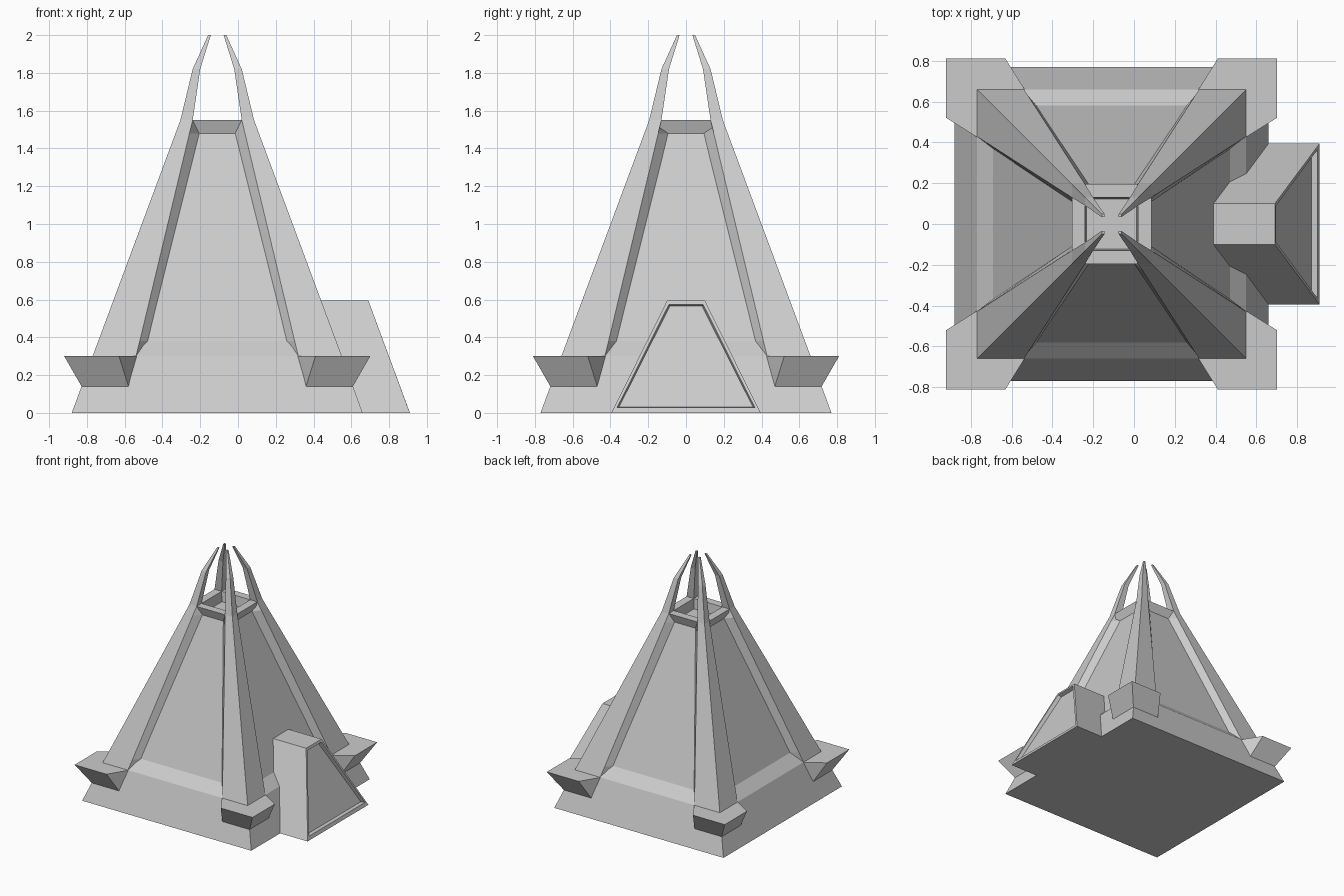
import bpy, bmesh

if "Cube" in bpy.data.objects:
    bpy.data.objects.remove(bpy.data.objects["Cube"])

CX = -0.11  # tower axis


def loft(name, rings):
    """Skin equal-length rings of points, capping both ends."""
    bm = bmesh.new()
    vs = [[bm.verts.new(p) for p in ring] for ring in rings]
    n = len(vs[0])
    for a, b in zip(vs, vs[1:]):
        for i in range(n):
            j = (i + 1) % n
            bm.faces.new((a[i], a[j], b[j], b[i]))
    bm.faces.new(vs[0][::-1])
    bm.faces.new(vs[-1])
    bmesh.ops.remove_doubles(bm, verts=bm.verts, dist=0.0005)
    bmesh.ops.recalc_face_normals(bm, faces=bm.faces)
    mesh = bpy.data.meshes.new(name)
    bm.to_mesh(mesh)
    bm.free()
    obj = bpy.data.objects.new(name, mesh)
    bpy.context.collection.objects.link(obj)
    return obj


# Tower body: square rings for plinth, recessed walls, flared rim and roof pit
body = [(0, 0.77), (0.30, 0.66), (0.38, 0.58), (1.48, 0.17),
        (1.55, 0.195), (1.55, 0.13), (1.47, 0.122)]
loft("tower_body", [[(CX + sx * h, sy * h, z)
                     for sx, sy in ((-1, -1), (1, -1), (1, 1), (-1, 1))]
                    for z, h in body])

# Corner buttresses: foot, ridge and curved claw
# height, outer corner, side edge, and hidden inner edge (near, far)
sections = [
    (0.14, 0.718, 0.47, 0.43, 0.65),
    (0.30, 0.81, 0.52, 0.37, 0.57),
    (0.30, 0.66, 0.43, 0.37, 0.57),
    (0.38, 0.63, 0.41, 0.36, 0.57),
    (1.48, 0.221, 0.147, 0.09, 0.165),
    (1.55, 0.195, 0.13, 0.13, 0.13),
    (1.82, 0.13, 0.09, 0.09, 0.09),
    (2.00, 0.048, 0.034, 0.034, 0.034),
]
for side_y, sy in (("front", -1), ("back", 1)):
    for side_x, sx in (("left", -1), ("right", 1)):
        rings = []
        for z, o, i, a, b in sections:
            outline = ((i, o), (o, o), (o, i), (b, a), (a, b))
            rings.append([(CX + sx * x, sy * y, z) for x, y in outline])
        loft(f"buttress_{side_y}_{side_x}", rings)


# Entrance: tapered block with a shallow recessed door panel
def trapezoid(low, high, z0, z1, x0, x1):
    return [(x0, -low, z0), (x0, low, z0), (x1, high, z1), (x1, -high, z1)]


loft("entrance", [
    trapezoid(0.395, 0.10, 0, 0.595, 0.12, 0.12),
    trapezoid(0.395, 0.10, 0, 0.595, 0.91, 0.69),
    trapezoid(0.365, 0.09, 0.028, 0.575, 0.90, 0.697),
    trapezoid(0.355, 0.085, 0.03, 0.565, 0.87, 0.667),
])
